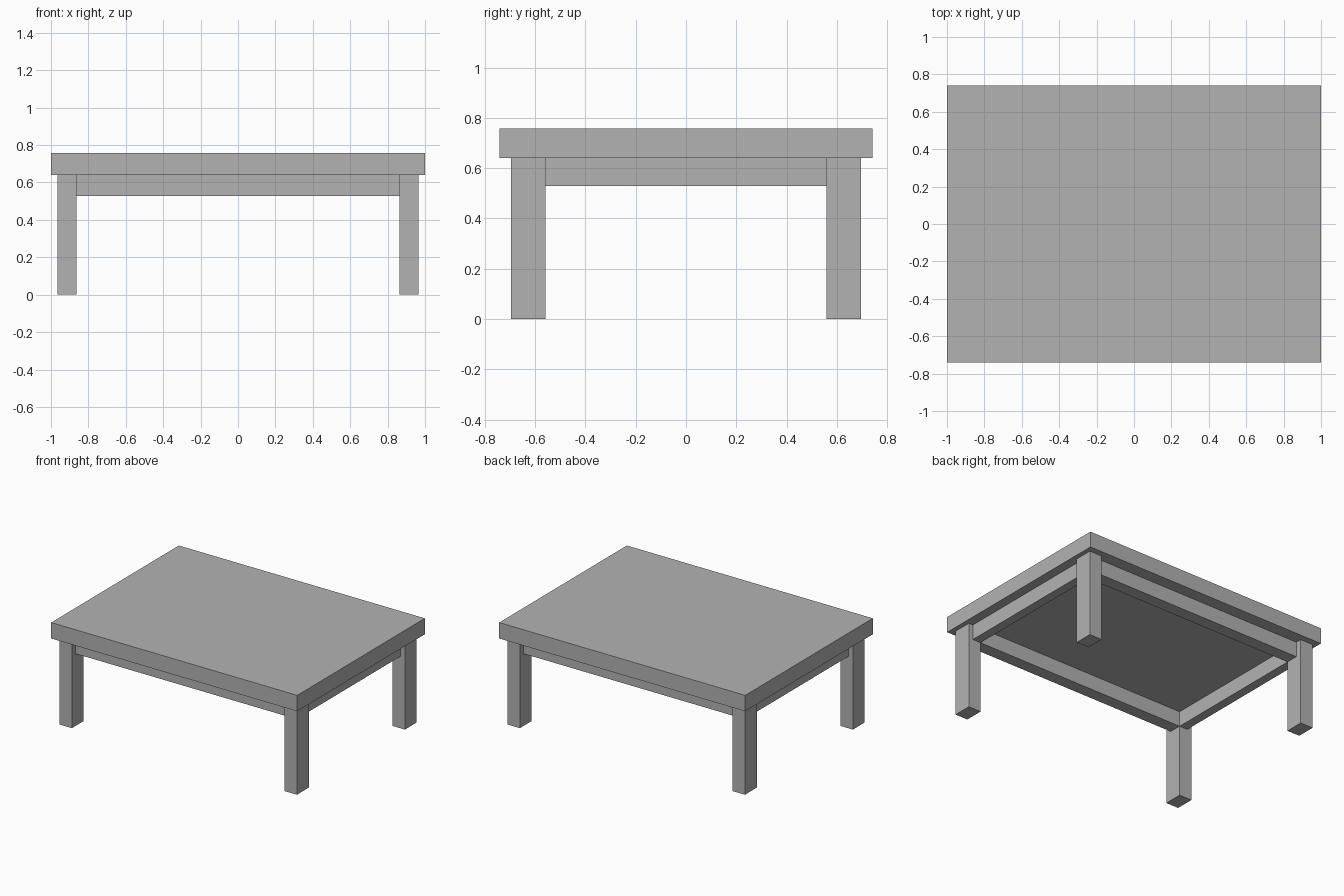
import bpy

old = bpy.data.objects.get("Cube")
if old:
    bpy.data.objects.remove(old, do_unlink=True)

# Single flat grey
GREY = (0.45, 0.45, 0.45, 1)
grey = bpy.data.materials.new("plain_grey")
grey.use_nodes = True
grey.diffuse_color = GREY
grey.node_tree.nodes["Principled BSDF"].inputs["Base Color"].default_value = GREY


def box(name, x, y, z):
    """Box spanning the (low, high) range on each axis."""
    spans = (x, y, z)
    bpy.ops.mesh.primitive_cube_add(size=1, location=[(a + b) / 2 for a, b in spans])
    ob = bpy.context.object
    ob.name = name
    ob.scale = [b - a for a, b in spans]
    bpy.ops.object.transform_apply(location=False, rotation=False, scale=True)
    ob.data.materials.append(grey)
    return ob


def side(span, sign):
    """Mirror a range to the chosen side."""
    return tuple(sorted(sign * v for v in span))


TOP_Z, UNDER_Z, APRON_Z = 0.757, 0.64, 0.529
LEG_X, LEG_Y = (0.864, 0.966), (0.558, 0.695)
RAIL_X, RAIL_Y = (0.864, 0.931), (0.558, 0.65)

# Tabletop slab
box("tabletop", (-1, 1), (-0.741, 0.741), (UNDER_Z, TOP_Z))

# Four legs
for y_name, sy in (("front", -1), ("back", 1)):
    for x_name, sx in (("left", 1), ("right", -1)):
        box(f"{y_name}_{x_name}_leg", side(LEG_X, sx), side(LEG_Y, sy), (0, UNDER_Z))

# Aprons between the legs, flush with their inner faces
for name, s in (("front", -1), ("back", 1)):
    box(f"{name}_apron", (-LEG_X[0], LEG_X[0]), side(RAIL_Y, s), (APRON_Z, UNDER_Z))
for name, s in (("left", 1), ("right", -1)):
    box(f"{name}_apron", side(RAIL_X, s), (-LEG_Y[0], LEG_Y[0]), (APRON_Z, UNDER_Z))
